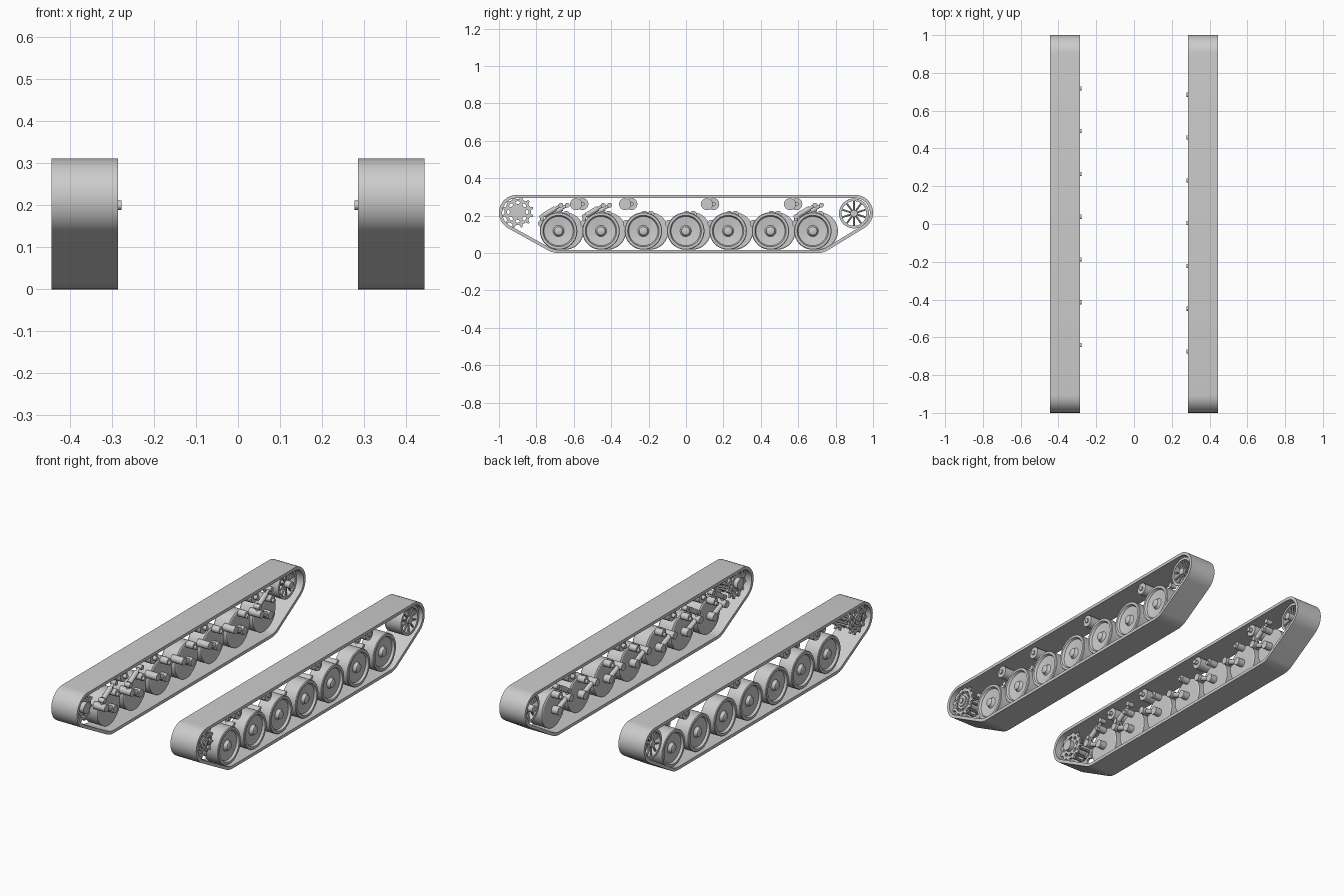
import bpy, bmesh
from math import sin, cos, pi, radians, hypot, atan2, acos
from mathutils import Vector, Matrix

if "Cube" in bpy.data.objects:
    bpy.data.objects.remove(bpy.data.objects["Cube"], do_unlink=True)

steel = bpy.data.materials.new("plain_steel_grey")
steel.use_nodes = True
steel.diffuse_color = (0.6, 0.6, 0.6, 1)
steel.node_tree.nodes["Principled BSDF"].inputs["Base Color"].default_value = (0.6, 0.6, 0.6, 1)


def finish(name, bm, angle=32):
    bmesh.ops.remove_doubles(bm, verts=bm.verts, dist=1e-5)
    bmesh.ops.recalc_face_normals(bm, faces=bm.faces)
    me = bpy.data.meshes.new(name)
    bm.to_mesh(me)
    bm.free()
    me.materials.clear()
    me.materials.append(steel)
    me.shade_smooth()
    me.set_sharp_from_angle(angle=radians(angle))
    ob = bpy.data.objects.new(name, me)
    bpy.context.collection.objects.link(ob)
    return ob


def add_lathe(bm, profile, side, y, z, steps=40, closed=False):
    """Spin (x, radius) points about an axle running along x."""
    vs = [bm.verts.new((side * x, y, z + r)) for x, r in profile]
    pairs = list(zip(vs, vs[1:])) + ([(vs[-1], vs[0])] if closed else [])
    es = [bm.edges.new(p) for p in pairs]
    bmesh.ops.spin(bm, geom=vs + es, cent=(0, y, z), axis=(1, 0, 0),
                   angle=2 * pi, steps=steps, use_duplicate=False)


def add_pin(bm, x0, x1, r, side, y, z, steps=16):
    add_lathe(bm, [(x0, 0), (x0, r), (x1, r), (x1, 0)], side, y, z, steps)


def add_rod(bm, a, b, r, segs=12):
    a, b = Vector(a), Vector(b)
    d = b - a
    m = Matrix.Translation((a + b) / 2) @ d.to_track_quat('Z', 'Y').to_matrix().to_4x4()
    bmesh.ops.create_cone(bm, cap_ends=True, segments=segs, radius1=r, radius2=r,
                          depth=d.length, matrix=m)


def circle(r, n, cy=0, cz=0):
    return [(cy + r * cos(2 * pi * i / n), cz + r * sin(2 * pi * i / n)) for i in range(n)]


def add_plate(bm, loops, x, half, y, z):
    """Flat plate facing x, cut from an outline and its holes."""
    cu = bpy.data.curves.new("plate", 'CURVE')
    cu.dimensions, cu.fill_mode, cu.extrude = '2D', 'BOTH', half
    for loop in loops:
        sp = cu.splines.new('POLY')
        sp.points.add(len(loop) - 1)
        for p, (u, v) in zip(sp.points, loop):
            p.co = (u, v, 0, 1)
        sp.use_cyclic_u = True
    ob = bpy.data.objects.new("plate", cu)
    bpy.context.collection.objects.link(ob)
    me = bpy.data.meshes.new_from_object(ob.evaluated_get(bpy.context.evaluated_depsgraph_get()))
    me.transform(Matrix(((0, 0, 1, x), (1, 0, 0, y), (0, 1, 0, z), (0, 0, 0, 1))))
    bm.from_mesh(me)
    bpy.data.objects.remove(ob)
    bpy.data.curves.remove(cu)
    bpy.data.meshes.remove(me)


# Circles the belt wraps around, counter-clockwise: (y, z, radius)
WRAP = [(-0.68, 0.12, 0.12), (0.70, 0.12, 0.12), (0.905, 0.216, 0.095), (-0.905, 0.216, 0.095)]


def belt_loop(inset, n=14):
    pts, normals = [], []
    for (y0, z0, r0), (y1, z1, r1) in zip(WRAP, WRAP[1:] + WRAP[:1]):
        normals.append(atan2(z1 - z0, y1 - y0) - acos((r0 - r1) / hypot(y1 - y0, z1 - z0)))
    for i, (y, z, r) in enumerate(WRAP):
        a0 = normals[i - 1]
        sweep = (normals[i] - a0) % (2 * pi)
        for k in range(n + 1):
            a = a0 + sweep * k / n
            pts.append((y + (r - inset) * cos(a), z + (r - inset) * sin(a)))
    return pts


def track_belt(tag, side):
    bm = bmesh.new()
    rings = [[bm.verts.new((side * x, y, z)) for y, z in belt_loop(inset)]
             for x, inset in ((0.286, 0), (0.444, 0), (0.444, 0.017), (0.286, 0.017))]
    for a, b in zip(rings, rings[1:] + rings[:1]):
        for i in range(len(a)):
            bm.faces.new((a[i - 1], a[i], b[i], b[i - 1]))
    finish(tag + "track_belt", bm)


# Wheel section: dished outer face with rim and domed hub, flat inner face
WHEEL = [(0.335, 0), (0.335, 0.094), (0.339, 0.1), (0.421, 0.1), (0.425, 0.097), (0.425, 0.084),
         (0.413, 0.078), (0.407, 0.03), (0.412, 0.025), (0.424, 0.022), (0.428, 0.012), (0.428, 0)]


def road_wheel(tag, side, i, y):
    z = 0.118
    bm = bmesh.new()
    add_lathe(bm, WHEEL, side, y, z, 48)
    finish(f"{tag}road_wheel_{i}", bm)

    # Swing arm trailing from the axle up to its pivot
    bm = bmesh.new()
    py, pz = y - 0.09, z + 0.04
    add_pin(bm, 0.297, 0.34, 0.022, side, y, z)
    add_pin(bm, 0.288, 0.36, 0.02, side, py, pz)
    add_rod(bm, (side * 0.316, y, z), (side * 0.316, py, pz), 0.014)
    finish(f"{tag}swing_arm_{i}", bm)

    # Bump stop above the wheel
    bm = bmesh.new()
    add_pin(bm, 0.278, 0.3, 0.011, side, y + 0.006, 0.2)
    add_pin(bm, 0.29, 0.335, 0.019, side, y + 0.006, 0.207)
    finish(f"{tag}bump_stop_{i}", bm)

    # Dampers on the end wheels
    if i in (0, 1, 6):
        bm = bmesh.new()
        low, high = Vector((side * 0.315, y - 0.09, 0.195)), Vector((side * 0.315, y + 0.012, 0.256))
        add_rod(bm, low, high, 0.008)
        add_rod(bm, low.lerp(high, 0.1), low.lerp(high, 0.72), 0.014)
        for p in (low, high):
            add_pin(bm, 0.298, 0.332, 0.013, side, p.y, p.z)
        add_rod(bm, low, (side * 0.315, py, pz), 0.01)
        finish(f"{tag}damper_{i}", bm)


def sprocket(tag, side):
    y, z, teeth = -0.9, 0.22, 12
    outline = []
    for t in range(teeth):
        for f, r in ((0, 0.07), (0.25, 0.071), (0.4, 0.085), (0.6, 0.085), (0.75, 0.071)):
            a = 2 * pi * (t + f) / teeth
            outline.append((r * cos(a), r * sin(a)))
    holes = []
    for k in range(8):
        a = 2 * pi * k / 8
        holes.append([(cos(a) * (0.05 + u) - sin(a) * v, sin(a) * (0.05 + u) + cos(a) * v)
                      for u, v in [(0.008 * p, 0.012 * q) for p, q in circle(1, 12)]])
    bm = bmesh.new()
    for x in (0.325, 0.415):
        add_plate(bm, [outline] + holes, side * x, 0.006, y, z)
    add_pin(bm, 0.295, 0.428, 0.03, side, y, z, 24)
    add_pin(bm, 0.42, 0.434, 0.015, side, y, z, 16)
    for k in range(8):
        a = 2 * pi * (k + 0.5) / 8
        add_pin(bm, 0.318, 0.426, 0.007, side, y + 0.05 * cos(a), z + 0.05 * sin(a), 10)
    finish(tag + "drive_sprocket", bm)


def idler(tag, side):
    y, z = 0.898, 0.212
    bm = bmesh.new()
    add_lathe(bm, [(0.325, 0.08), (0.425, 0.08), (0.425, 0.066), (0.325, 0.066)],
              side, y, z, 40, closed=True)
    add_pin(bm, 0.3, 0.428, 0.019, side, y, z, 20)
    for x in (0.335, 0.415):
        for k in range(10):
            a = 2 * pi * (k + 0.5) / 10
            c, s = cos(a), sin(a)
            add_rod(bm, (side * x, y + 0.012 * c, z + 0.012 * s),
                    (side * x, y + 0.07 * c, z + 0.07 * s), 0.005, 8)
    finish(tag + "idler_wheel", bm)


for tag, side, shift in (("left_", 1, 0), ("right_", -1, 0.034)):
    track_belt(tag, side)
    sprocket(tag, side)
    idler(tag, side)
    for i in range(7):
        road_wheel(tag, side, i, -0.681 + 0.2265 * i + shift)
    # Rollers carrying the upper run
    for i, y in enumerate((-0.588, -0.326, 0.112, 0.556)):
        bm = bmesh.new()
        add_pin(bm, 0.31, 0.415, 0.032, side, y + shift, 0.262, 24)
        add_pin(bm, 0.29, 0.422, 0.012, side, y + shift, 0.262, 12)
        finish(f"{tag}return_roller_{i}", bm)
